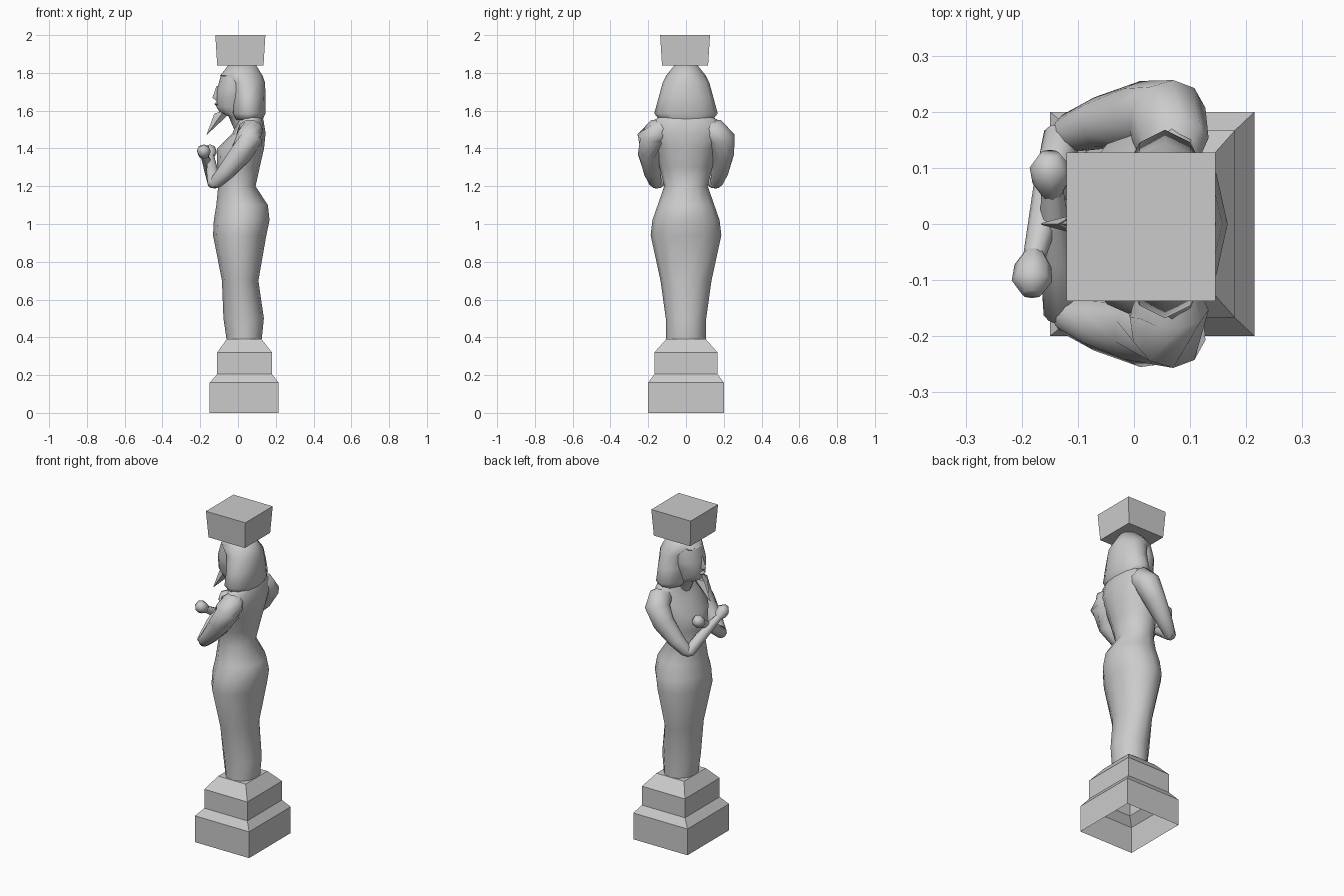
import bpy, bmesh
from math import sin, cos, pi, radians
from mathutils import Vector

cube = bpy.data.objects.get("Cube")
if cube:
    bpy.data.objects.remove(cube, do_unlink=True)

stone = bpy.data.materials.new("grey_stone")
stone.use_nodes = True
GREY = (0.6, 0.6, 0.6, 1)
stone.diffuse_color = GREY
stone.node_tree.nodes["Principled BSDF"].inputs["Base Color"].default_value = GREY


def skin(name, rings, angle=60, start_cap=True, end_cap=True):
    """Join equal rings of points into one surface."""
    bm = bmesh.new()
    loops = [[bm.verts.new(p) for p in ring] for ring in rings]
    n = len(loops[0])
    for a, b in zip(loops, loops[1:]):
        for i in range(n):
            j = (i + 1) % n
            bm.faces.new((a[i], a[j], b[j], b[i]))
    if start_cap:
        bm.faces.new(loops[0][::-1])
    if end_cap:
        bm.faces.new(loops[-1])
    bmesh.ops.recalc_face_normals(bm, faces=bm.faces)
    mesh = bpy.data.meshes.new(name)
    bm.to_mesh(mesh)
    bm.free()
    mesh.materials.append(stone)
    obj = bpy.data.objects.new(name, mesh)
    bpy.context.collection.objects.link(obj)
    bpy.ops.object.select_all(action='DESELECT')
    obj.select_set(True)
    bpy.context.view_layer.objects.active = obj
    bpy.ops.object.shade_smooth_by_angle(angle=radians(angle))
    return obj


def oval(z, x0, x1, half_y, n=12):
    """Horizontal oval between x0 and x1."""
    return [((x0 + x1) / 2 + (x1 - x0) / 2 * cos(2 * pi * i / n),
             half_y * sin(2 * pi * i / n), z) for i in range(n)]


def box_ring(z, x0, x1, y0, y1):
    return [(x0, y0, z), (x1, y0, z), (x1, y1, z), (x0, y1, z)]


def tube(name, path, n=10):
    """Tapered limb through (point, radius) pairs."""
    pts = [Vector(p) for p, r in path]
    rings = []
    for k, (p, r) in enumerate(path):
        along = pts[min(k + 1, len(pts) - 1)] - pts[max(k - 1, 0)]
        turn = along.to_track_quat('Z', 'Y')
        rings.append([pts[k] + turn @ Vector((r * cos(2 * pi * i / n), r * sin(2 * pi * i / n), 0))
                      for i in range(n)])
    return skin(name, rings)


# Stepped pedestal, open underneath
skin("pedestal", [box_ring(z, x0, x1, -h, h) for z, x0, x1, h in (
    (0, -.15, .215, .2), (.16, -.15, .215, .2), (.205, -.11, .18, .167),
    (.32, -.11, .18, .167), (.39, -.06, .125, .105))], 20, start_cap=False)

# Capital block carried on the head
skin("capital", [box_ring(1.84, -.11, .135, -.127, .117),
                 box_ring(2, -.12, .145, -.137, .127)], 20)

# Wrapped legs, hips, waist and chest
skin("body", [oval(*s) for s in (
    (.385, -.06, .125, .105), (.5, -.077, .137, .107), (.7, -.085, .108, .135),
    (.94, -.132, .15, .187), (1.02, -.128, .167, .178), (1.1, -.115, .158, .15),
    (1.2, -.105, .093, .115), (1.3, -.11, .115, .14), (1.4, -.11, .138, .165),
    (1.48, -.03, .146, .19), (1.55, .0, .135, .17), (1.59, .02, .12, .1))])

# Headdress, then face set into its front
skin("headdress", [oval(*s) for s in (
    (1.55, -.015, .13, .14), (1.585, -.035, .145, .168), (1.67, -.035, .146, .145),
    (1.75, -.05, .143, .123), (1.785, -.095, .13, .105), (1.842, -.05, .095, .06))])
skin("face", [oval(*s) for s in (
    (1.5, -.02, .08, .05), (1.57, -.05, .08, .06), (1.59, -.095, .06, .065),
    (1.62, -.115, .06, .075), (1.67, -.114, .06, .09), (1.71, -.112, .06, .1),
    (1.79, -.09, .06, .09))])

# Nose and lips
skin("nose", [[(-.1, -w, z), (x, 0, z), (-.1, w, z)] for z, x, w in (
    (1.655, -.118, .018), (1.668, -.136, .02), (1.73, -.114, .008))], 40)
skin("lips", [oval(z, x, -.09, w, 8) for z, x, w in (
    (1.622, -.113, .01), (1.635, -.125, .024), (1.648, -.113, .01))])

# Pointed beard
skin("beard", [[(-.075, -.025, 1.6), (-.125, 0, 1.585), (-.075, .025, 1.6), (-.06, 0, 1.57)],
               [(-.163, -.002, 1.475), (-.166, 0, 1.475), (-.163, .002, 1.475), (-.162, 0, 1.475)]], 30)

# Crossed arms: the left forearm lies over the right one
for side, s, wrist_x in (("left", 1, -.178), ("right", -1, -.146)):
    tube(side + "_upper_arm", [
        ((.065, s * .09, 1.515), .04), ((.065, s * .15, 1.495), .068),
        ((.06, s * .187, 1.455), .073), ((.015, s * .193, 1.37), .062),
        ((-.06, s * .18, 1.28), .047), ((-.115, s * .162, 1.222), .035),
        ((-.135, s * .15, 1.205), .022)])
    tube(side + "_forearm", [
        ((-.11, s * .172, 1.205), .018), ((-.128, s * .155, 1.217), .034),
        ((wrist_x * .4 - .078, s * .06, 1.285), .031),
        ((wrist_x, s * -.06, 1.36), .02)])
    tube(side + "_fist", [
        ((wrist_x, s * -.05, 1.355), .017), ((wrist_x - .002, s * -.075, 1.372), .033),
        ((wrist_x - .004, s * -.102, 1.39), .036), ((wrist_x - .004, s * -.125, 1.4), .018)], 8)
